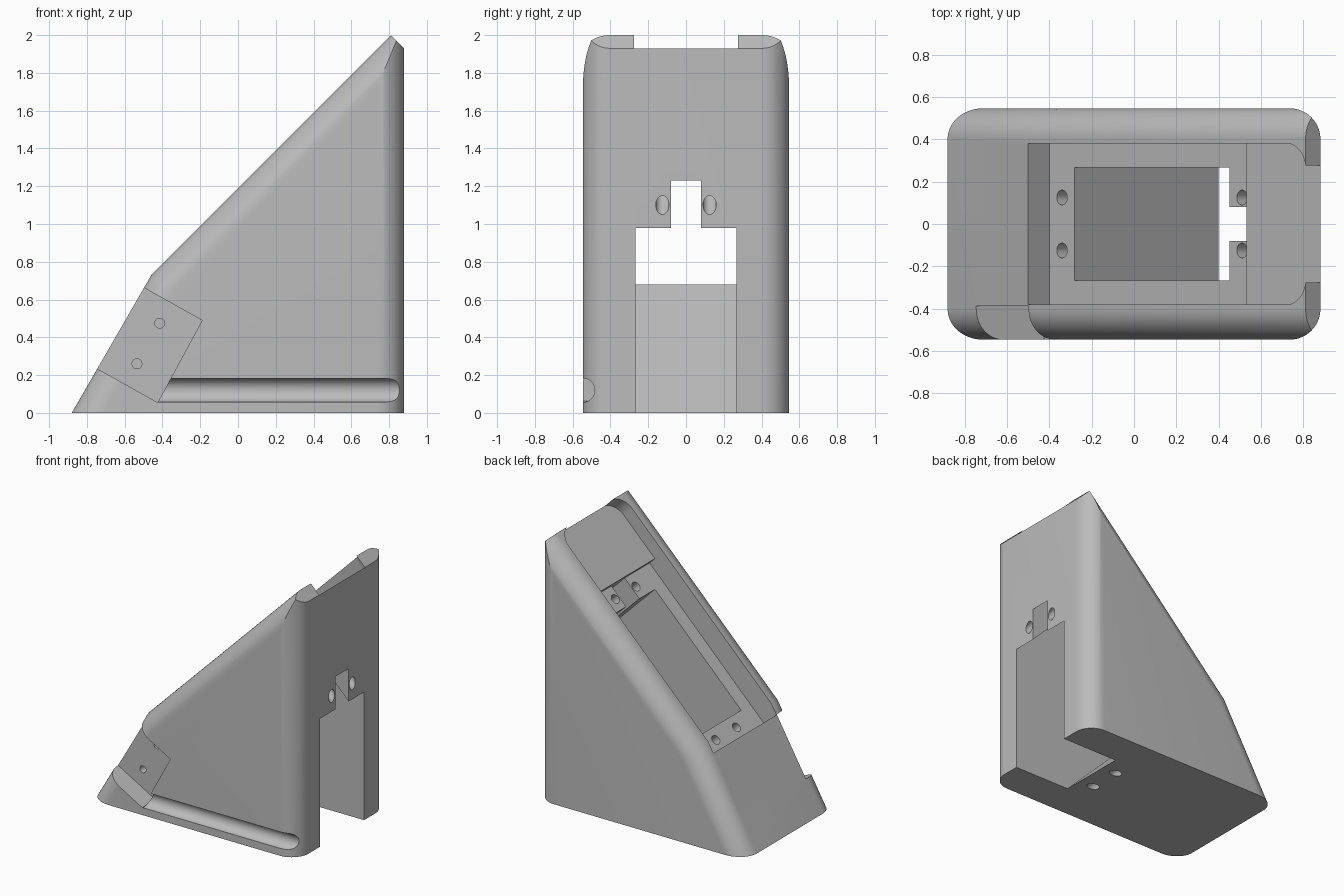
import bpy, bmesh
from math import sin, cos, pi, sqrt

cube = bpy.data.objects.get("Cube")
if cube:
    bpy.data.objects.remove(cube)

HALF_Y = 0.546      # half width of the body
ROUND = 0.145       # edge radius
S2, S3 = sqrt(2), sqrt(3)

grey = bpy.data.materials.new("plain grey")
grey.use_nodes = True
grey.diffuse_color = (0.5, 0.5, 0.5, 1)
grey.node_tree.nodes["Principled BSDF"].inputs["Base Color"].default_value = (0.5, 0.5, 0.5, 1)


def loft(name, rings):
    """Closed solid through matching rings of points."""
    bm = bmesh.new()
    loops = [[bm.verts.new(p) for p in ring] for ring in rings]
    for a, b in zip(loops, loops[1:]):
        for i in range(len(a)):
            j = (i + 1) % len(a)
            bm.faces.new((a[i], a[j], b[j], b[i]))
    bm.faces.new(loops[0])
    bm.faces.new(loops[-1])
    bmesh.ops.recalc_face_normals(bm, faces=bm.faces)
    mesh = bpy.data.meshes.new(name)
    bm.to_mesh(mesh)
    bm.free()
    mesh.materials.append(grey)
    obj = bpy.data.objects.new(name, mesh)
    bpy.context.collection.objects.link(obj)
    return obj


def side_prism(name, outline, y0, y1):
    """Outline in x and z, extruded along y."""
    return loft(name, [[(x, y, z) for x, z in outline] for y in (y0, y1)])


def slope_prism(name, outline, h0, h1):
    """Outline in s = x + z and y, extruded square to the slope (h = z - x)."""
    return loft(name, [[((s - h) / 2, y, (s + h) / 2) for s, y in outline] for h in (h0, h1)])


def rect(s0, s1, half):
    return [(s0, -half), (s1, -half), (s1, half), (s0, half)]


def circle(a, b, ra, rb, n=32):
    return [(a + ra * cos(2 * pi * i / n), b + rb * sin(2 * pi * i / n)) for i in range(n)]


# Wedge body: the side profile shrinks towards both sides to round the edges
def profile(d):
    front = -0.88 + 2 * d / S3
    back = 0.88 - d
    rise = 1.19 - S2 * d
    knee = (rise + S3 * front) / (S3 - 1)
    return [(front, 0), (back, 0), (back, back + rise), (knee, knee + rise)]


STEPS = 16
half_rings = [(HALF_Y - ROUND * (1 - sin(t)), ROUND * (1 - cos(t)))
              for t in (pi / 2 * i / STEPS for i in range(STEPS + 1))]
levels = [(-y, d) for y, d in reversed(half_rings)] + half_rings
body = loft("wedge_stand", [[(x, y, z) for x, z in profile(d)] for y, d in levels])

# Cutters
cutters = [
    slope_prism("top_trim", rect(2.81, 3.6, 1), -1, 3),
    slope_prism("deep_recess", rect(0.16, 2.11, 0.381), 0.96, 1.7),
    slope_prism("window", rect(0.40, 1.86, 0.267), -3, 1.0),
    slope_prism("cable_slot", rect(1.7, 2.11, 0.08), -3, 1.0),
]

# Shallow recess with rounded upper corners
arc = [(2.63 + 0.184 * sin(t), 0.251 + 0.13 * cos(t)) for t in (pi / 2 * i / 12 for i in range(13))]
half = [(2.0, 0.381)] + arc + [(3.0, 0.251)]
cutters.append(slope_prism("shallow_recess", half + [(s, -y) for s, y in reversed(half)], 1.05, 1.7))

# Screw holes through the stand
for s in (0.28, 1.98):
    for y in (-0.125, 0.125):
        cutters.append(slope_prism("screw_hole", circle(s, y, 0.035 * S2, 0.035), -3, 1.1))

# Side pocket, its two small holes, and the long groove
cutters.append(side_prism("side_pocket", [(-0.865, 0.868), (-0.19, 0.49), (-0.425, 0.055), (-1.1, 0.433)],
                          -0.8, -0.386))
for x, z in ((-0.415, 0.475), (-0.535, 0.26)):
    cutters.append(side_prism("pocket_hole", circle(x, z, 0.026, 0.026), -0.5, -0.29))
ring = circle(-HALF_Y, 0.12, 0.063, 0.063, 48)
cutters.append(loft("side_groove", [[(x, y, z) for y, z in ring] for x in (-0.42, 1.1)]))

# Cut everything, one after another
bpy.ops.object.select_all(action="DESELECT")
bpy.context.view_layer.objects.active = body
body.select_set(True)
for cutter in cutters:
    mod = body.modifiers.new("cut", "BOOLEAN")
    mod.operation = "DIFFERENCE"
    mod.solver = "EXACT"
    mod.object = cutter
    bpy.ops.object.modifier_apply(modifier=mod.name)
    bpy.data.objects.remove(cutter)

bpy.ops.object.shade_smooth_by_angle(angle=pi / 9)
